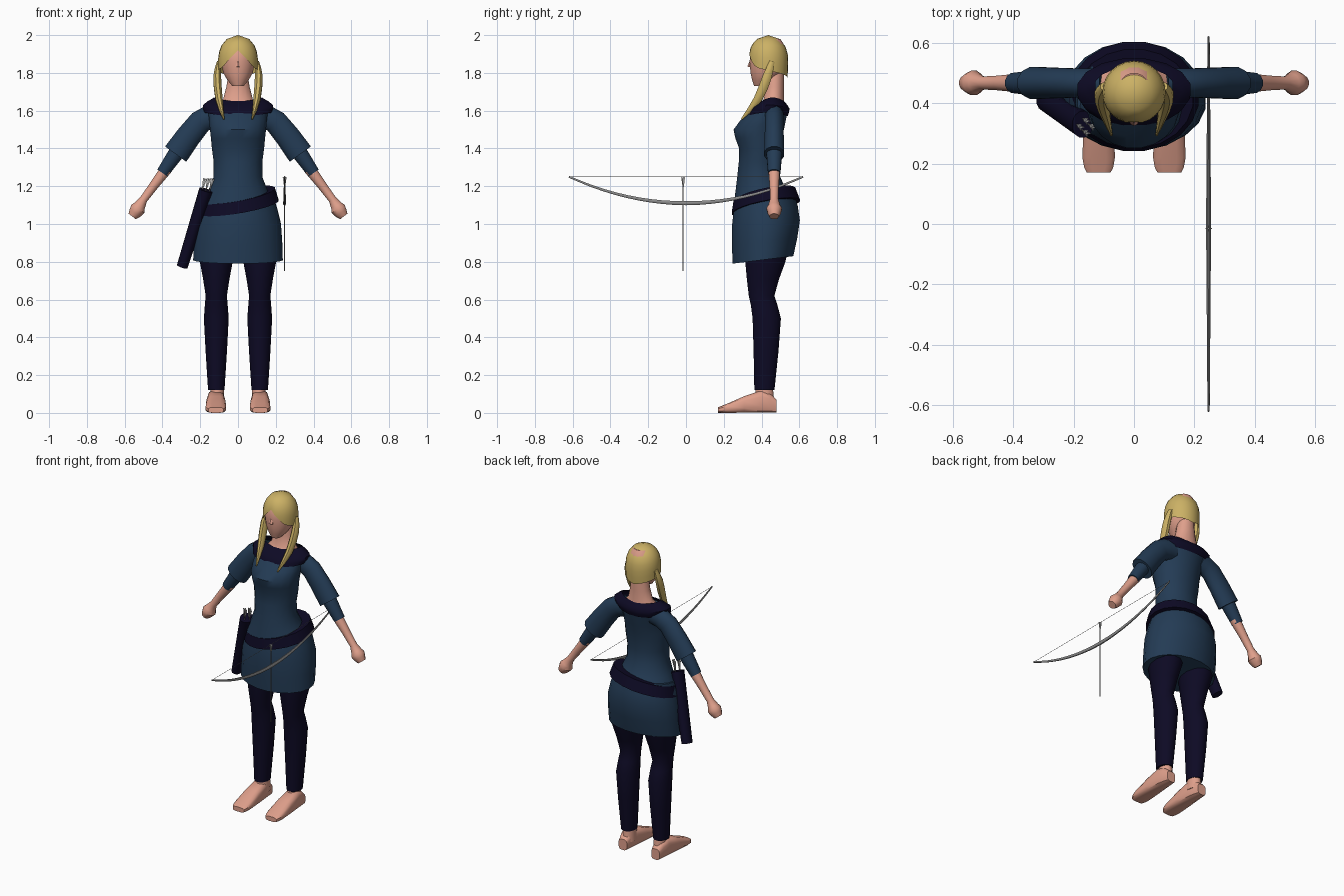
import bpy, bmesh, math
from mathutils import Vector

cube = bpy.data.objects.get("Cube")
if cube:
    bpy.data.objects.remove(cube, do_unlink=True)


def make_material(name, *colour):
    material = bpy.data.materials.new(name)
    material.use_nodes = True
    material.diffuse_color = (*colour, 1)
    shader = material.node_tree.nodes["Principled BSDF"]
    shader.inputs["Base Color"].default_value = (*colour, 1)
    return material


skin = make_material("skin", .74, .35, .26)
blond = make_material("blond_hair", .6, .44, .13)
blue_cloth = make_material("blue_cloth", .017, .044, .09)
dark_cloth = make_material("dark_cloth", .004, .003, .018)
bow_grey = make_material("bow_grey", .26, .26, .26)
feather_white = make_material("feather_white", .58, .58, .58)


def finish(name, bm, material):
    bmesh.ops.recalc_face_normals(bm, faces=bm.faces)
    mesh = bpy.data.meshes.new(name)
    bm.to_mesh(mesh)
    bm.free()
    mesh.materials.append(material)
    part = bpy.data.objects.new(name, mesh)
    bpy.context.collection.objects.link(part)
    bpy.ops.object.select_all(action='DESELECT')
    part.select_set(True)
    bpy.context.view_layer.objects.active = part
    bpy.ops.object.shade_smooth_by_angle(angle=math.radians(40))


def bridge(bm, rows):
    for lower, upper in zip(rows, rows[1:]):
        for i in range(len(lower)):
            bm.faces.new((lower[i - 1], lower[i], upper[i], upper[i - 1]))


def refine(points):
    """Add a smooth midpoint between neighbouring control points."""
    points = [Vector(point) for point in points]
    padded = [2 * points[0] - points[1], *points, 2 * points[-1] - points[-2]]
    result = [points[0]]
    for before, start, end, after in zip(padded, padded[1:], padded[2:], padded[3:]):
        result += [((start + end) * 9 - before - after) / 16, end]
    return result


def loft(name, rings, material, sides=16, power=1, lift=0, caps=True):
    """Join rings given as centre and two half axes."""
    bm = bmesh.new()
    rows = []
    for centre, across, along in rings:
        row = []
        for i in range(sides):
            angle = math.tau * (i + .5) / sides
            c, s = (math.copysign(abs(f) ** power, f) for f in (math.cos(angle), math.sin(angle)))
            rise = Vector((0, 0, lift * c * c))
            row.append(bm.verts.new(centre + across * c + along * s + rise))
        rows.append(row)
    bridge(bm, rows)
    if caps:
        bm.faces.new(rows[0])
        bm.faces.new(rows[-1])
    finish(name, bm, material)


def stack(name, material, levels, x=0, roll=0, pitch=0, **options):
    """Upright form from height, front, back and half width."""
    rings = []
    for z, front, back, half in refine(levels):
        centre = Vector((x, (front + back) / 2, z))
        rings.append((centre, Vector((half, 0, roll)), Vector((0, (back - front) / 2, pitch))))
    loft(name, rings, material, **options)


def tube(name, material, path, ref=(1, 0, 0), flat=1, sides=10):
    """Form along a path of points with a radius each."""
    path = refine(path)
    rings = []
    for i, point in enumerate(path):
        ahead, behind = path[min(i + 1, len(path) - 1)], path[max(i - 1, 0)]
        tangent = (ahead.xyz - behind.xyz).normalized()
        across = Vector(ref)
        across = (across - tangent * across.dot(tangent)).normalized()
        rings.append((point.xyz, across * point.w, tangent.cross(across) * point.w * flat))
    loft(name, rings, material, sides=sides)


# Dress and trim
stack("bodice", blue_cloth, [(1.1, .25, .58, .2), (1.25, .27, .5, .13), (1.4, .28, .5, .14),
                             (1.5, .25, .52, .15), (1.6, .34, .54, .16)], sides=20)
stack("skirt", blue_cloth, [(.81, .245, .57, .24), (1, .24, .605, .23), (1.14, .26, .575, .19)],
      pitch=.02, sides=20)
stack("belt", dark_cloth, [(1.09, .24, .605, .217), (1.155, .25, .58, .197)],
      roll=.035, pitch=.035, sides=20)
stack("collar", dark_cloth, [(1.57, .32, .54, .18), (1.61, .34, .55, .19), (1.65, .4, .52, .13)],
      lift=.02, caps=False)

# Neck, head and nose
stack("neck", skin, [(1.6, .36, .53, .14), (1.66, .41, .52, .08), (1.8, .42, .52, .05)])
stack("head", skin, [(1.73, .36, .42, .03), (1.8, .34, .51, .08), (1.92, .34, .53, .09),
                     (1.98, .4, .5, .05)])
tube("nose", skin, [(0, .35, 1.88, .005), (0, .34, 1.83, .016)], sides=6)

# Hair cap, its lower edge parted at the front
bm = bmesh.new()
rows = []
sides, steps = 24, 5
radius, crown = .105, 1.98
for step in range(steps + 1):
    row = []
    for i in range(sides):
        angle = math.tau * i / sides
        turn = min(i, sides - i) / sides
        edge = max(1.92 - .65 * turn, 1.87 - .2 * turn - .02) if turn < .15 else 1.85 - .15 * turn
        z = edge + (crown - edge) * step / steps
        height = (z - 1.86) / (.14 if z > 1.86 else .24)
        r = radius * (1 - abs(height) ** 2.4) ** .5
        row.append(bm.verts.new((r * math.sin(angle), .436 - r * math.cos(angle), z)))
    rows.append(row)
bridge(bm, rows)
tip = bm.verts.new((0, .436, 2))
for i in range(sides):
    bm.faces.new((rows[-1][i - 1], rows[-1][i], tip))
finish("hair_cap", bm, blond)


def arm_part(name, material, joints, flat=1):
    path = [(side * x, .467, z, r) for x, z, r in joints]
    tube(f"{label}_{name}", material, path, ref=(0, 1, 0), flat=flat, sides=12)


for side, label in ((1, "left"), (-1, "right")):
    # Hair tail
    tail = [(.1, .455, 1.86, .012), (.11, .43, 1.78, .022), (.1, .38, 1.66, .02), (.075, .295, 1.555, .004)]
    tube(f"{label}_hair_tail", blond, [(side * x, y, z, r) for x, y, z, r in tail], flat=1.2, sides=8)
    # Arm
    arm_part("sleeve", blue_cloth, [(.1, 1.58, .05), (.2, 1.54, .05), (.33, 1.37, .055)], flat=1.3)
    arm_part("cuff", blue_cloth, [(.31, 1.4, .045), (.4, 1.27, .034)])
    arm_part("forearm", skin, [(.38, 1.29, .032), (.5, 1.13, .022), (.53, 1.08, .042), (.56, 1.04, .025)])
    # Leg and foot
    stack(f"{label}_legging", dark_cloth, [(.12, .36, .47, .045), (.5, .35, .505, .068), (.62, .33, .47, .058),
                                           (.8, .31, .53, .09), (.9, .31, .55, .1)], x=side * .115, sides=12)
    stack(f"{label}_ankle", skin, [(.05, .36, .47, .04), (.15, .37, .46, .035)], x=side * .11, sides=12)
    foot = refine([(.48, .07, .03), (.4, .12, .045), (.22, .05, .055), (.17, .03, .04)])
    loft(f"{label}_foot", [(Vector((side * .117, y, tall / 2)), Vector((wide, 0, 0)), Vector((0, 0, tall / 2)))
                           for y, tall, wide in foot], skin, sides=12, power=.6)


def arrow(name, tail, head):
    tail, head = Vector(tail), Vector(head)
    feather_end = tail + (head - tail).normalized() * .055
    tube(f"{name}_shaft", bow_grey, [(*tail, .003), (*head, .003)], sides=6)
    for label, ref in (("wide", (1, 0, 0)), ("deep", (0, 1, 0))):
        tube(f"{name}_{label}_feather", feather_white, [(*tail, .015), (*feather_end, .004)],
             ref=ref, flat=.15, sides=4)


# Quiver with a ring of arrows
tube("quiver", dark_cloth, [(-.17, .33, 1.18, .037), (-.295, .41, .775, .03)], flat=1.25, sides=12)
for i in range(4):
    angle = math.tau * i / 4
    x, y = .02 * math.cos(angle), .02 * math.sin(angle)
    arrow(f"quiver_arrow_{i}", (x - .155, y + .32, 1.24), (x - .2, y + .35, 1.05))

# Bow, string and loose arrow
bow_x, reach, tip_z = .247, .62, 1.25
limb = [i / 5 for i in range(-5, 6)]
tube("bow", bow_grey, [(bow_x, reach * t, tip_z - .14 * (1 - t * t), .009 - .005 * abs(t)) for t in limb],
     flat=1.3, sides=8)
tube("bow_string", bow_grey, [(bow_x, end * reach, tip_z, .001) for end in (-1, 1)], sides=4)
arrow("loose_arrow", (bow_x, -.015, tip_z), (bow_x, -.015, .75))
